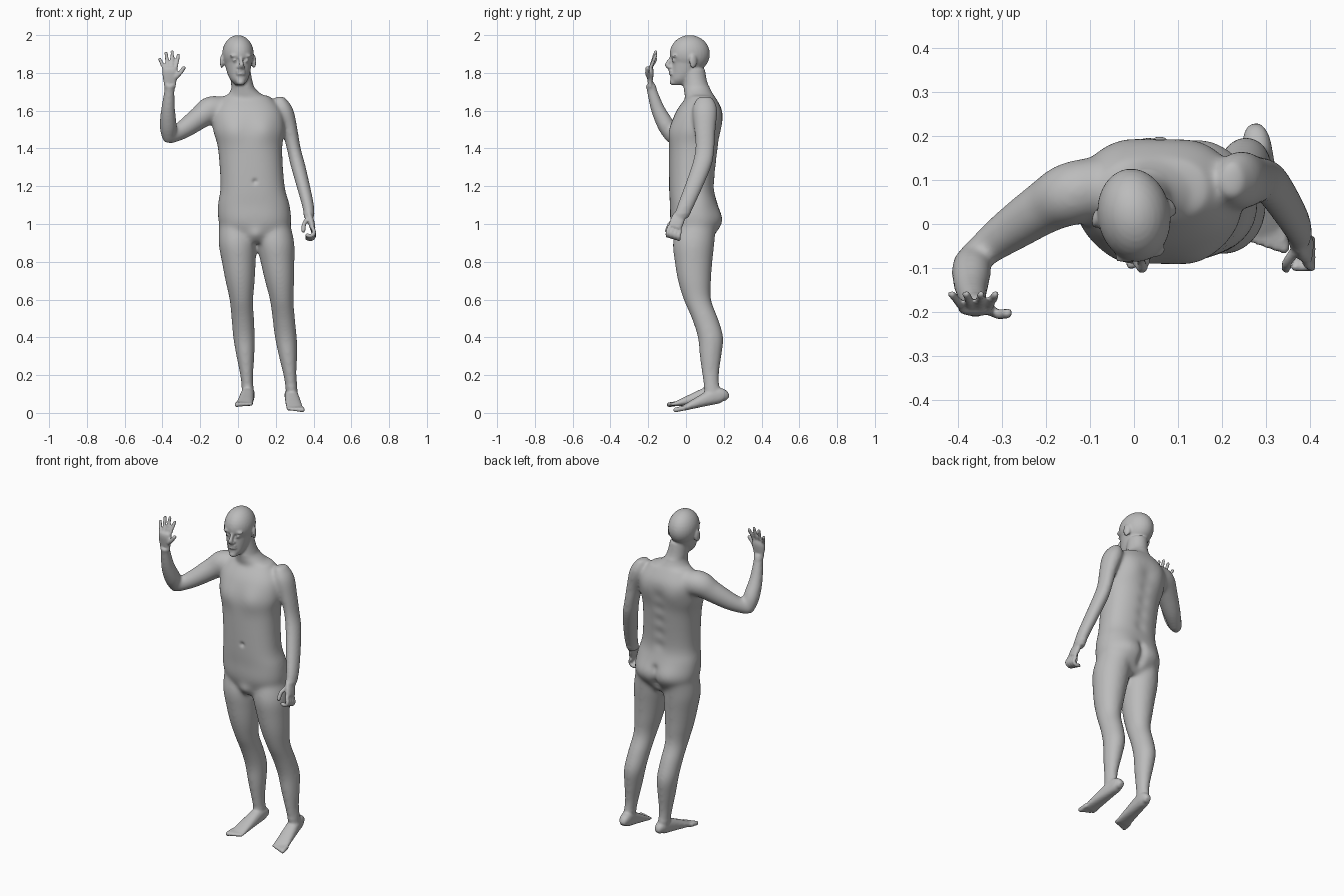
import bpy
import bmesh
import math
from mathutils import Vector, Matrix

default_cube = bpy.data.objects.get("Cube")
if default_cube:
    bpy.data.objects.remove(default_cube, do_unlink=True)

GREY = (0.5, 0.5, 0.5, 1)
skin = bpy.data.materials.new("grey_skin")
skin.use_nodes = True
skin.diffuse_color = GREY
skin.node_tree.nodes["Principled BSDF"].inputs["Base Color"].default_value = GREY

RIGHT = Vector((1, 0, 0))
FRONT = Vector((0, -1, 0))
UP = Vector((0, 0, 1))
MIRROR = (-1, 1)
bm = bmesh.new()
head_turn = Matrix.Rotation(math.radians(9), 4, "Z")
head_frame = Matrix.Translation((0, 0.02, 0)) @ head_turn


def catmull(before, start, end, after, t):
    """Smooth curve through a run of sections."""
    linear = end - before
    square = 2 * before - 5 * start + 4 * end - after
    cube = 3 * start - before - 3 * end + after
    return start + (linear * t + square * t * t + cube * t ** 3) / 2


def loft(rows, side=RIGHT, level=False, deeper=0.0, power=2.0, sides=28, steps=4):
    """Skin oval sections, each given as centre x, y, z, half width and maybe half depth."""
    rows = [Vector(row if len(row) == 5 else (*row, row[-1] + deeper)) for row in rows]
    padded = [rows[0], *rows, rows[-1]]
    path = [catmull(*padded[i:i + 4], step / steps)
            for i in range(len(rows) - 1) for step in range(steps)]
    path.append(rows[-1])
    rings = []
    for i, section in enumerate(path):
        centre = section.to_3d()
        following = path[min(i + 1, len(path) - 1)].to_3d()
        previous = path[max(i - 1, 0)].to_3d()
        along = UP if level else (following - previous).normalized()
        wide = (side - along * side.dot(along)).normalized()
        deep = along.cross(wide)
        ring = []
        for k in range(sides):
            angle = math.tau * k / sides
            c, s = math.cos(angle), math.sin(angle)
            across = math.copysign(abs(c) ** (2 / power), c) * section[3]
            outward = math.copysign(abs(s) ** (2 / power), s) * section[4]
            ring.append(bm.verts.new(centre + wide * across + deep * outward))
        rings.append(ring)
    for lower, upper in zip(rings, rings[1:]):
        for k in range(sides):
            j = (k + 1) % sides
            bm.faces.new((lower[k], lower[j], upper[j], upper[k]))
    bm.faces.new(rings[0][::-1])
    bm.faces.new(rings[-1])


def blob(centre, size, frame=Matrix()):
    placed = frame @ Matrix.Translation(centre) @ Matrix.Diagonal((*size, 1))
    bmesh.ops.create_uvsphere(bm, u_segments=28, v_segments=16, radius=1, matrix=placed)


def digit(points, radius):
    """Finger, thumb or toe: a tube with a round tip."""
    loft([(*point, radius) for point in points], side=Vector((0.9, 0.3, 0.1)), sides=12)
    blob(points[-1], [radius] * 3)


# Torso, leaning slightly to one side; sections are height, y, half width, half depth
def torso_x(z):
    return 0.155 - 0.065 * z


TORSO = ((0.9, 0.04, 0.15, 0.08), (1, 0.05, 0.19, 0.13), (1.1, 0.04, 0.19, 0.125),
         (1.2, 0.03, 0.17, 0.12), (1.4, 0.04, 0.17, 0.13), (1.5, 0.05, 0.19, 0.13),
         (1.6, 0.07, 0.18, 0.12), (1.68, 0.08, 0.12, 0.07))
loft([(torso_x(z), y, z, width, depth) for z, y, width, depth in TORSO],
     level=True, power=2.3, sides=40)
loft([(0.05, 0.08, 1.65, 0.13, 0.08), (0.03, 0.06, 1.71, 0.068), (0.02, 0.05, 1.75, 0.058),
      (0.01, 0.04, 1.82, 0.055)], level=True, deeper=0.005)

# Skull and jaw
blob((0, 0, 1.9), (0.083, 0.107, 0.1), head_frame)
JAW = ((1.735, -0.05, 0.02), (1.76, -0.04, 0.043), (1.8, -0.02, 0.06), (1.88, 0, 0.077))
loft([(*(head_frame @ Vector((0, y, z))), width, width + 0.02) for z, y, width in JAW],
     side=head_turn @ RIGHT, level=True)

# Nose, lips and chin
NOSE = ((-0.1, 1.88, 0.008), (-0.113, 1.86, 0.01), (-0.12, 1.84, 0.014), (-0.1, 1.83, 0.012))
loft([(*(head_frame @ Vector((0, y, z))), width) for y, z, width in NOSE])
blob((0, -0.09, 1.75), (0.022, 0.018, 0.016), head_frame)
for z in (1.81, 1.795):
    blob((0, -0.1, z), (0.026, 0.013, 0.007), head_frame)

# Brows, eyes, nostrils and ears
for s in MIRROR:
    blob((s * 0.034, -0.09, 1.89), (0.025, 0.014, 0.008), head_frame)
    blob((s * 0.03, -0.09, 1.866), (0.013, 0.012, 0.01), head_frame)
    blob((s * 0.013, -0.108, 1.83), (0.009, 0.011, 0.008), head_frame)
    ear_turn = Matrix.Rotation(s * 0.3, 4, "Z")
    blob((0, 0, 0), (0.01, 0.022, 0.036),
         head_frame @ Matrix.Translation((s * 0.086, 0.005, 1.86)) @ ear_turn)

# Legs: y and half width at even steps down from the hip to the ankle
LEG = ((0.05, 0.09), (0.04, 0.1), (0.04, 0.09), (0.045, 0.078), (0.06, 0.063),
       (0.1, 0.06), (0.13, 0.058), (0.13, 0.048), (0.13, 0.035), (0.14, 0.03))
for hip_x, ankle_x in ((-0.01, 0.053), (0.187, 0.286)):
    rows = []
    for i, (y, width) in enumerate(LEG):
        down = i / (len(LEG) - 1)
        rows.append((hip_x + (ankle_x - hip_x) * down, y, 1 - 0.1 * i, width))
    loft(rows, level=True, deeper=0.01)

# Feet: sections are share of the length, half width and height
FOOT = ((0, 0.015, 0.03), (0.1, 0.03, 0.07), (0.3, 0.035, 0.085), (0.7, 0.041, 0.055),
        (1.05, 0.045, 0.025))


def foot(heel, ball, inner):
    run = ball - heel
    across = run.cross(UP).normalized() * -inner
    rows = []
    for share, width, height in FOOT:
        centre = heel + run * share + UP * height / 2
        rows.append((*centre, width, height / 2))
    loft(rows, side=across, power=2.4)
    for i in range(5):
        base = ball + across * (0.036 - 0.018 * i) + UP * 0.014
        digit([base, base + run.normalized() * (0.05 - 0.007 * i)], 0.0135 - 0.001 * i)


foot(Vector((0.06, 0.19, 0.06)), Vector((0.035, -0.045, 0.035)), -1)
foot(Vector((0.275, 0.22, 0.06)), Vector((0.3, -0.01, 0.012)), 1)

# Lowered left arm
loft([(0.22, 0.1, 1.675, 0.025), (0.24, 0.1, 1.61, 0.052), (0.273, 0.1, 1.5, 0.043),
      (0.295, 0.1, 1.4, 0.038), (0.32, 0.08, 1.3, 0.04), (0.37, 0, 1.1, 0.033),
      (0.375, -0.03, 1.03, 0.025)], level=True, deeper=0.014)

# Left hand, loosely curled
loft([(0.375, -0.03, 1.06, 0.03), (0.385, -0.045, 1.02, 0.037), (0.395, -0.06, 0.98, 0.035)],
     side=FRONT, deeper=-0.02, power=2.5)
for i in range(4):
    knuckle = Vector((0.392, 0.02 * i - 0.09, 0.985 - 0.006 * i))
    bend = knuckle + Vector((0.012, -0.008, -0.03))
    digit([knuckle, bend, bend + Vector((-0.015, 0, -0.017)),
           bend + Vector((-0.037, 0, -0.015))], 0.011)
digit([(0.37, -0.055, 1.03), (0.35, -0.085, 1), (0.346, -0.1, 0.965)], 0.012)

# Raised right arm: upper arm, then forearm
loft([(-0.05, 0.09, 1.6, 0.065), (-0.14, 0.07, 1.605, 0.073), (-0.2, 0.04, 1.565, 0.062),
      (-0.29, -0.02, 1.5, 0.05), (-0.37, -0.08, 1.455, 0.035)], side=UP)
loft([(-0.37, -0.07, 1.435, 0.026), (-0.37, -0.1, 1.51, 0.046), (-0.37, -0.15, 1.61, 0.038),
      (-0.36, -0.19, 1.74, 0.025)])

# Right hand, open with spread fingers
loft([(-0.36, -0.19, 1.72, 0.03), (-0.36, -0.19, 1.8, 0.041), (-0.36, -0.19, 1.83, 0.036)],
     deeper=-0.022, power=2.5)
for i in range(4):
    height = 1.912 - 0.012 * (i - 1.2) ** 2
    digit([(-0.33 - 0.02 * i, -0.19, 1.82), (-0.315 - 0.033 * i, -0.16, height)], 0.01)
digit([(-0.34, -0.19, 1.765), (-0.31, -0.205, 1.795), (-0.288, -0.203, 1.825)], 0.012)

# Fuse all parts into one skin
bmesh.ops.recalc_face_normals(bm, faces=bm.faces)
mesh = bpy.data.meshes.new("body")
bm.to_mesh(mesh)
bm.free()
body = bpy.data.objects.new("body", mesh)
bpy.context.collection.objects.link(body)
fuse = body.modifiers.new("fuse", "REMESH")
fuse.mode = "VOXEL"
fuse.voxel_size = 0.0065
fused = body.evaluated_get(bpy.context.evaluated_depsgraph_get())
bm = bmesh.new()
bm.from_mesh(fused.to_mesh())
body.modifiers.clear()


# Soften the joints of the body strongly and the fine features lightly
def is_broad(p):
    lowered_hand = p.x > 0.31 and p.z < 1.06
    return 0.14 < p.z < 1.72 and not lowered_hand


broad = [v for v in bm.verts if is_broad(v.co)]
for group, rounds in ((broad, 22), (bm.verts[:], 2)):
    for _ in range(rounds):
        bmesh.ops.smooth_vert(bm, verts=group, factor=0.5,
                              use_axis_x=True, use_axis_y=True, use_axis_z=True)


def push(centre, radius, amount):
    """Move a soft patch of skin forwards, or backwards if the amount is negative."""
    for v in bm.verts:
        falloff = (v.co - Vector(centre)).length_squared / radius ** 2
        if falloff < 6:
            v.co += FRONT * amount * math.exp(-falloff)


# Chest, shoulder blades, buttocks and eye corners
for s in MIRROR:
    push((torso_x(1.5) + s * 0.085, -0.08, 1.5), 0.07, 0.014)
    push((torso_x(1.5) + s * 0.09, 0.17, 1.53), 0.07, -0.012)
    push((torso_x(1) + s * 0.085, 0.17, 1.03), 0.075, -0.016)
    push(head_frame @ Vector((s * 0.017, -0.1, 1.868)), 0.009, -0.008)

# Grooves along the spine and between the buttocks, then navel and groin
for i in range(5):
    z = 1.2 + 0.08 * i
    push((torso_x(z), 0.16, z), 0.035, -0.007 * -1)
    push((torso_x(1), 0.17, 0.94 + 0.03 * i), 0.024, 0.014)
push((0.09, -0.095, 1.225), 0.013, -0.012)
push((0.095, -0.055, 0.94), 0.04, 0.018)

bm.to_mesh(mesh)
bm.free()
mesh.materials.clear()
mesh.materials.append(skin)
mesh.shade_smooth()
